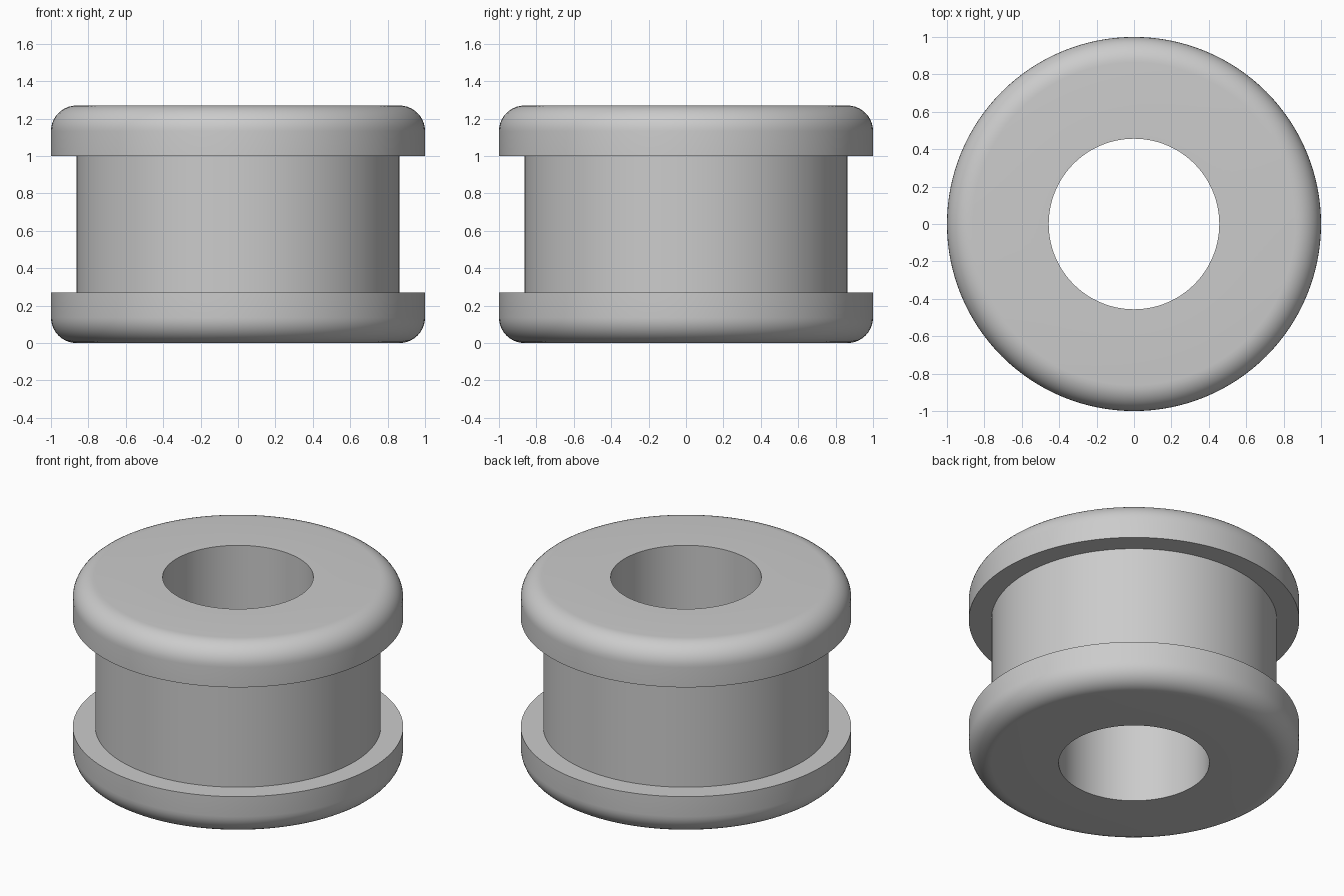
import bpy, bmesh
from math import cos, sin, pi, radians

cube = bpy.data.objects.get("Cube")
if cube:
    bpy.data.objects.remove(cube, do_unlink=True)

HEIGHT, FLANGE, ROUND = 1.27, 0.27, 0.137
OUTER, GROOVE, BORE = 1.0, 0.864, 0.456
SEGMENTS, ARC_STEPS = 128, 10

# Grey rubber
rubber = bpy.data.materials.new("grey rubber")
rubber.use_nodes = True
colour = (0.6, 0.6, 0.6, 1)
rubber.diffuse_color = colour
rubber.node_tree.nodes["Principled BSDF"].inputs["Base Color"].default_value = colour

# Lower half of the cross-section: bore edge, rounded rim, flange shoulder, groove
lower = [(BORE, 0)]
for i in range(ARC_STEPS + 1):
    a = pi / 2 * i / ARC_STEPS
    lower.append((OUTER - ROUND + ROUND * sin(a), ROUND - ROUND * cos(a)))
lower += [(OUTER, FLANGE), (GROOVE, FLANGE)]

# Mirror it to get the closed section
section = lower + [(r, HEIGHT - z) for r, z in reversed(lower)]

# Revolve the section around z
bm = bmesh.new()
verts = [bm.verts.new((r, 0, z)) for r, z in section]
edges = [bm.edges.new((v, verts[(i + 1) % len(verts)])) for i, v in enumerate(verts)]
bmesh.ops.spin(bm, geom=verts + edges, cent=(0, 0, 0), axis=(0, 0, 1),
               angle=2 * pi, steps=SEGMENTS, use_merge=True)
bmesh.ops.remove_doubles(bm, verts=bm.verts, dist=0.0001)
bmesh.ops.recalc_face_normals(bm, faces=bm.faces)

mesh = bpy.data.meshes.new("grommet")
bm.to_mesh(mesh)
bm.free()
mesh.materials.append(rubber)
grommet = bpy.data.objects.new("grommet", mesh)
bpy.context.collection.objects.link(grommet)

# Smooth curves, crisp shoulders
bpy.ops.object.select_all(action='DESELECT')
grommet.select_set(True)
bpy.context.view_layer.objects.active = grommet
bpy.ops.object.shade_smooth_by_angle(angle=radians(30))
